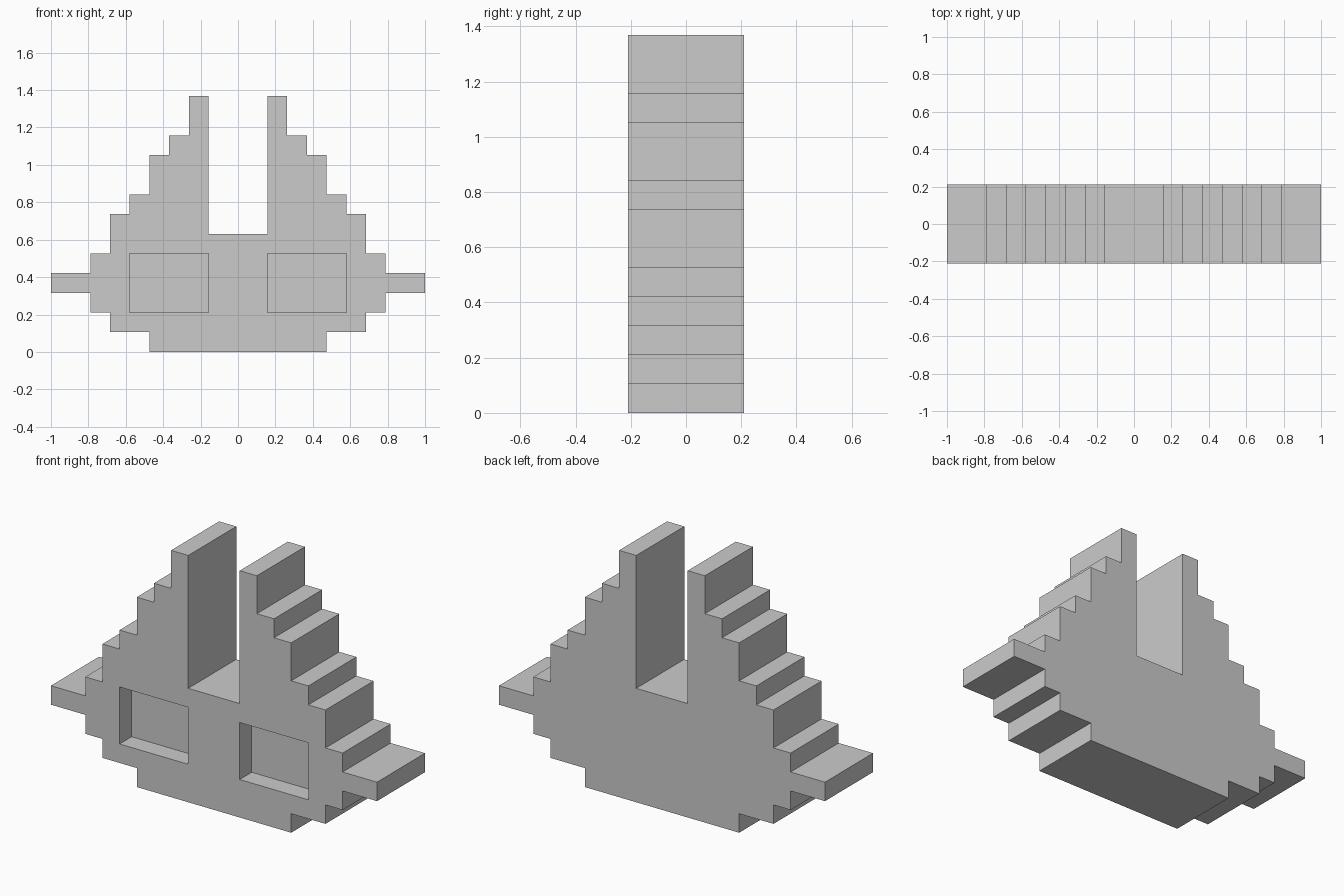
import bpy
import bmesh

if "Cube" in bpy.data.objects:
    bpy.data.objects.remove(bpy.data.objects["Cube"])

U = 2 / 19          # one block of the stepped design
HALF_DEPTH = 2 * U


def add_object(name, bm):
    bmesh.ops.recalc_face_normals(bm, faces=bm.faces)
    mesh = bpy.data.meshes.new(name)
    bm.to_mesh(mesh)
    bm.free()
    obj = bpy.data.objects.new(name, mesh)
    bpy.context.collection.objects.link(obj)
    return obj


def extrude_profile(name, points, y0, y1):
    bm = bmesh.new()
    face = bm.faces.new([bm.verts.new((x * U, y0, z * U)) for x, z in points])
    result = bmesh.ops.extrude_face_region(bm, geom=[face])
    verts = [v for v in result["geom"] if isinstance(v, bmesh.types.BMVert)]
    bmesh.ops.translate(bm, verts=verts, vec=(0, y1 - y0, 0))
    return add_object(name, bm)


# Stepped outline: (half width, top of that step), from the base upward
steps = [(4.5, 1), (6.5, 2), (7.5, 3), (9.5, 4), (7.5, 5), (6.5, 7),
         (5.5, 8), (4.5, 10), (3.5, 11), (2.5, 13)]
half = []
bottom = 0
for width, top in steps:
    half += [(width, bottom), (width, top)]
    bottom = top
half += [(1.5, 13), (1.5, 6)]   # central notch between the two ears
outline = half + [(-x, z) for x, z in reversed(half)]
body = extrude_profile("stepped_body", outline, -HALF_DEPTH, HALF_DEPTH)

# Rectangular eye recesses, one block deep in the front face
for side in (-1, 1):
    rect = [(side * x, z) for x, z in ((1.5, 2), (5.5, 2), (5.5, 5), (1.5, 5))]
    cutter = extrude_profile("eye_cutter", rect, -HALF_DEPTH - U, -HALF_DEPTH + U)
    cutter.hide_render = True
    mod = body.modifiers.new("eye_recess", "BOOLEAN")
    mod.operation = "DIFFERENCE"
    mod.solver = "EXACT"
    mod.object = cutter
    bpy.context.view_layer.objects.active = body
    bpy.ops.object.modifier_apply(modifier=mod.name)
    bpy.data.objects.remove(cutter)
